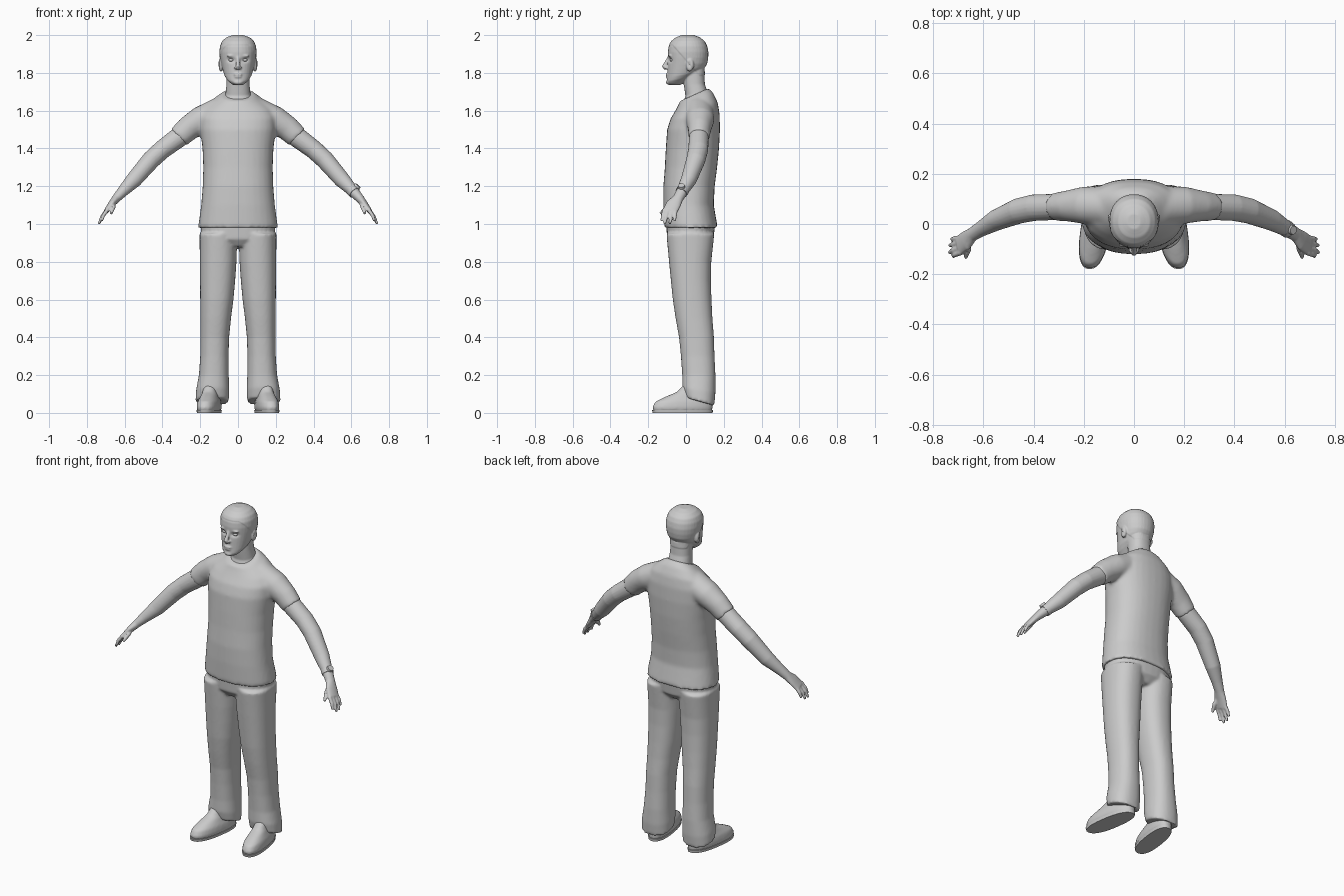
import bpy, bmesh, math
from mathutils import Vector, Matrix

if "Cube" in bpy.data.objects:
    bpy.data.objects.remove(bpy.data.objects["Cube"])

grey = bpy.data.materials.new("plain grey")
grey.use_nodes = True
COLOUR = (0.6, 0.6, 0.6, 1)
grey.diffuse_color = COLOUR
grey.node_tree.nodes["Principled BSDF"].inputs["Base Color"].default_value = COLOUR


def skin(bm, rings):
    """Join equal rings of points into a closed tube."""
    rows = [[bm.verts.new(p) for p in ring] for ring in rings]
    n = len(rows[0])
    for a, b in zip(rows, rows[1:]):
        for i in range(n):
            j = (i + 1) % n
            bm.faces.new((a[i], a[j], b[j], b[i]))
    bm.faces.new(rows[0])
    bm.faces.new(rows[-1])


def loft(bm, rows, side=1, power=2.3, skew=0.0, n=32):
    """Stack rounded sections: z, centre x, half width, front y, back y, tilt."""
    rings = []
    for z, xc, hx, y0, y1, tilt in rows:
        yc, hy, ring = (y0 + y1) / 2, (y1 - y0) / 2, []
        for i in range(n):
            c, s = math.cos(math.tau * i / n), math.sin(math.tau * i / n)
            x = math.copysign(abs(c) ** (2 / power), c) * hx
            y = math.copysign(abs(s) ** (2 / power), s) * hy
            ring.append((side * (xc + x + skew * (yc + y)), yc + y, z + tilt * y))
        rings.append(ring)
    skin(bm, rings)


def tube(bm, path, side=1, n=20):
    """Sweep an ellipse: x, y, z, half width along y, half thickness."""
    pts = [Vector((side * p[0], p[1], p[2])) for p in path]
    rings = []
    for k, p in enumerate(pts):
        t = (pts[min(k + 1, len(pts) - 1)] - pts[max(k - 1, 0)]).normalized()
        ref = Vector((0, 1, 0)) if abs(t.y) < 0.8 else Vector((1, 0, 0))
        nrm = t.cross(ref).normalized()
        wide = nrm.cross(t)
        rings.append([p + wide * path[k][3] * math.cos(math.tau * i / n)
                      + nrm * path[k][4] * math.sin(math.tau * i / n) for i in range(n)])
    skin(bm, rings)


def ball(bm, at, size):
    m = Matrix.Translation(at) @ Matrix.Diagonal((*size, 1))
    bmesh.ops.create_uvsphere(bm, u_segments=20, v_segments=12, radius=1, matrix=m)


def finish(bm, name, voxel=None, smooth=0):
    """Make the object; overlapping volumes fuse into one soft surface."""
    bmesh.ops.recalc_face_normals(bm, faces=bm.faces)
    mesh = bpy.data.meshes.new(name)
    bm.to_mesh(mesh)
    bm.free()
    mesh.materials.append(grey)
    obj = bpy.data.objects.new(name, mesh)
    bpy.context.collection.objects.link(obj)
    for p in mesh.polygons:
        p.use_smooth = len(p.vertices) <= 4
    if voxel:
        r = obj.modifiers.new("fuse", "REMESH")
        r.mode, r.voxel_size, r.use_smooth_shade = "VOXEL", voxel, True
        s = obj.modifiers.new("soften", "SMOOTH")
        s.factor, s.iterations = 0.5, smooth
    return obj


# Shirt: body and short sleeves
bm = bmesh.new()
loft(bm, [(0.98, 0, .212, -.115, .168, 0), (1.1, 0, .195, -.12, .147, 0),
          (1.2, 0, .187, -.12, .152, 0), (1.3, 0, .184, -.112, .165, 0),
          (1.4, 0, .188, -.107, .175, 0), (1.5, 0, .2, -.1, .18, 0),
          (1.57, 0, .2, -.082, .178, .1), (1.62, 0, .175, -.058, .168, .2),
          (1.66, 0, .125, -.042, .145, .35), (1.685, 0, .085, -.032, .12, .45)])
for side in (1, -1):
    tube(bm, [(.1, .07, 1.59, .08, .08), (.2, .075, 1.55, .075, .072),
              (.265, .072, 1.505, .062, .066), (.315, .068, 1.458, .056, .06)], side)
finish(bm, "shirt", .01, 6)

# Trousers: hips and two legs
bm = bmesh.new()
loft(bm, [(.88, 0, .06, -.07, .11, 0), (.92, 0, .19, -.1, .145, 0),
          (1.0, 0, .2, -.105, .155, 0)])
for side in (1, -1):
    loft(bm, [(.06, .137, .088, -.008, .15, -.28), (.12, .134, .088, -.02, .156, -.15),
              (.2, .128, .079, -.02, .156, 0), (.3, .125, .075, -.027, .151, 0),
              (.4, .123, .076, -.037, .148, 0), (.5, .118, .081, -.055, .14, 0),
              (.6, .112, .088, -.07, .135, 0), (.7, .108, .093, -.08, .132, 0),
              (.8, .105, .097, -.09, .134, 0), (.95, .104, .1, -.104, .15, 0)], side)
finish(bm, "trousers", .008, 5)

for side, word in ((1, "left"), (-1, "right")):
    # Shoe with a thin sole
    bm = bmesh.new()
    loft(bm, [(.008, .15, .055, -.172, .138, 0), (.03, .15, .06, -.178, .141, 0),
              (.06, .15, .056, -.162, .138, 0), (.085, .15, .046, -.11, .13, 0),
              (.11, .15, .04, -.05, .12, 0), (.15, .15, .036, -.01, .11, 0)],
         side, 2.4, -.15)
    finish(bm, word + "_shoe", .008, 3)
    bm = bmesh.new()
    loft(bm, [(0, .15, .058, -.176, .141, 0), (.016, .15, .06, -.18, .143, 0)],
         side, 2.4, -.15)
    finish(bm, word + "_sole")

    # Arm running into the palm, then fingers and thumb
    bm = bmesh.new()
    tube(bm, [(.25, .07, 1.515, .048, .05), (.315, .068, 1.458, .052, .054),
              (.4, .065, 1.395, .053, .05), (.46, .052, 1.34, .051, .049),
              (.55, .015, 1.235, .042, .043), (.61, -.02, 1.173, .031, .03),
              (.645, -.042, 1.135, .028, .023), (.67, -.066, 1.105, .04, .018),
              (.698, -.085, 1.068, .04, .013)], side)
    for base_y, tip in ((-.114, (.722, -.13, 1.015)), (-.094, (.737, -.114, 1)),
                        (-.074, (.736, -.086, 1)), (-.055, (.728, -.06, 1.015))):
        base = Vector((.69, base_y, 1.078))
        mid = base.lerp(Vector(tip), .55) + Vector((.005, 0, .002))
        tube(bm, [(*base, .011, .011), (*mid, .01, .01), (*tip, .007, .007)], side, 12)
    tube(bm, [(.652, -.055, 1.12, .016, .016), (.66, -.1, 1.09, .013, .013),
              (.672, -.135, 1.055, .008, .008)], side, 12)
    finish(bm, word + "_arm", .005, 3)

# Wristwatch on the left wrist
bm = bmesh.new()
tube(bm, [(.603, -.015, 1.181, .034, .034), (.617, -.025, 1.166, .033, .033)])
slant = Vector((.62, -.1, .72)).to_track_quat("Z", "Y").to_matrix().to_4x4()
bmesh.ops.create_cone(bm, cap_ends=True, segments=20, radius1=.019, radius2=.017, depth=.012,
                      matrix=Matrix.Translation((.632, -.024, 1.2)) @ slant)
finish(bm, "wristwatch")

# Neck
bm = bmesh.new()
loft(bm, [(1.6, 0, .08, -.02, .12, 0), (1.65, 0, .078, -.02, .118, .3),
          (1.69, 0, .066, -.003, .113, .2), (1.74, 0, .061, -.012, .1, 0),
          (1.82, 0, .06, -.02, .096, 0)])
# Skull and jaw
loft(bm, [(1.736, 0, .026, -.088, -.03, 0), (1.748, 0, .042, -.098, -.005, .1),
          (1.767, 0, .06, -.102, .03, .2), (1.79, 0, .073, -.1, .07, .2),
          (1.82, 0, .082, -.098, .098, .1), (1.85, 0, .089, -.096, .11, 0),
          (1.88, 0, .094, -.095, .115, 0), (1.91, 0, .096, -.096, .116, 0),
          (1.94, 0, .093, -.092, .11, 0), (1.965, 0, .083, -.078, .098, 0),
          (1.985, 0, .062, -.054, .074, 0), (1.998, 0, .026, -.02, .04, 0)], power=2.15)
# Nose, lips, chin, brows and ears
tube(bm, [(0, -.088, 1.885, .009, .01), (0, -.102, 1.86, .009, .01),
          (0, -.115, 1.834, .013, .012), (0, -.105, 1.82, .012, .007)])
ball(bm, (0, -.099, 1.792), (.024, .009, .006))
ball(bm, (0, -.098, 1.779), (.02, .009, .006))
ball(bm, (0, -.092, 1.75), (.026, .014, .013))
for side in (1, -1):
    ball(bm, (side * .012, -.105, 1.828), (.009, .011, .008))
    ball(bm, (side * .036, -.084, 1.89), (.024, .01, .007))
    ball(bm, (side * .09, .02, 1.842), (.014, .02, .035))
head = finish(bm, "head", .0045, 4)
shaped = bpy.data.meshes.new_from_object(
    head.evaluated_get(bpy.context.evaluated_depsgraph_get()))
head.modifiers.clear()
head.data = shaped

# Eye sockets, ear hollows and a raised cap of short hair
for v in shaped.vertices:
    side = math.copysign(1, v.co.x)
    for at, size, push in (((side * .036, -.088, 1.868), (.02, .03, .011), (0, .012, 0)),
                           ((side * .104, .018, 1.846), (.012, .008, .016), (-side * .008, 0, 0))):
        d = sum(((a - b) / s) ** 2 for a, b, s in zip(v.co, at, size))
        v.co += Vector(push) * math.exp(-d)
    hairline = 1.945 - max(0, min(1, (v.co.y + .07) / .14)) * .16
    if v.co.z > hairline and abs(v.co.x) < .105:
        v.co += v.normal * .003 * min(1, (v.co.z - hairline) / .006)

# Eyes
for side, word in ((1, "left"), (-1, "right")):
    bm = bmesh.new()
    ball(bm, (side * .035, -.074, 1.868), (.015, .012, .0085))
    finish(bm, word + "_eye")
